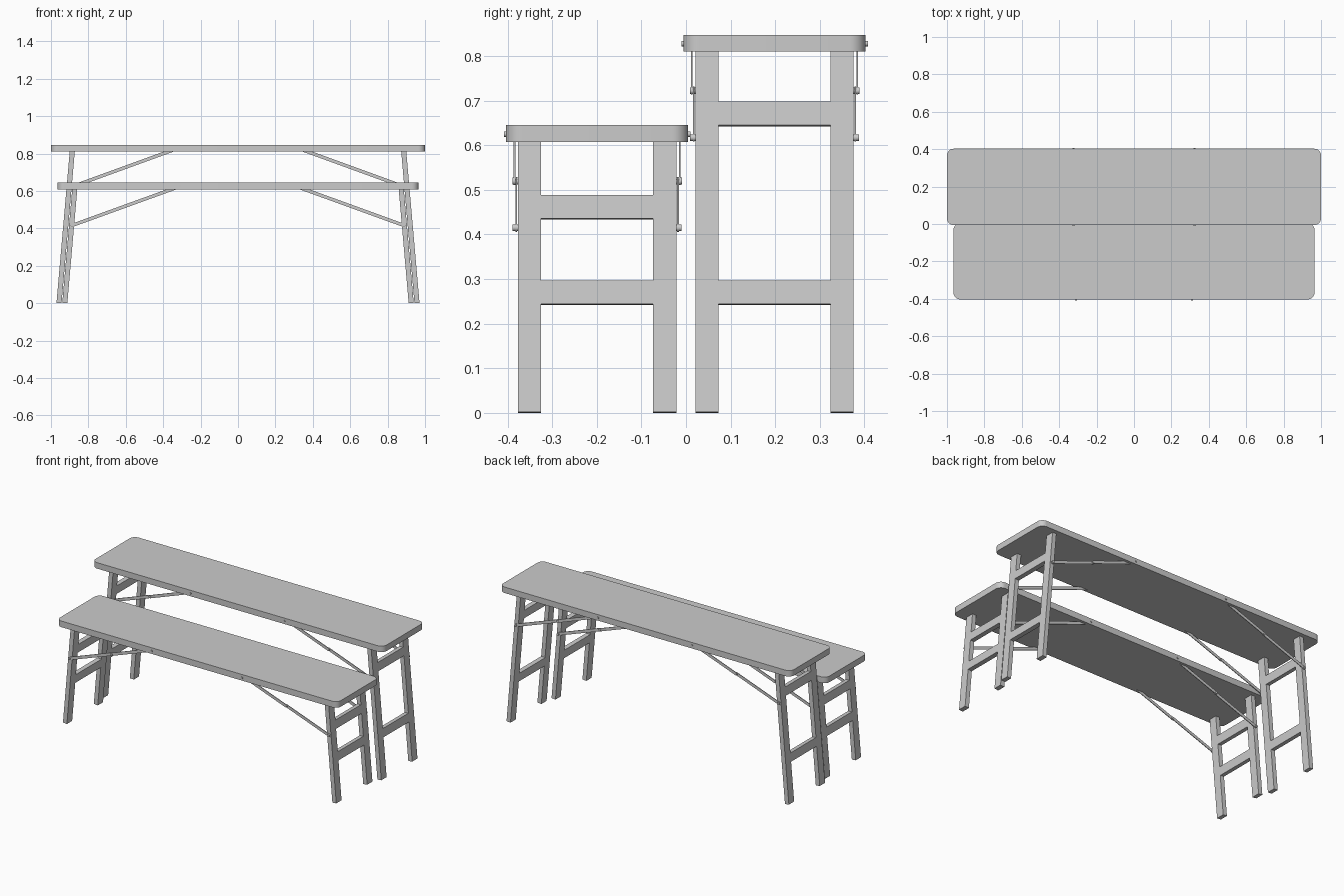
import bpy
import bmesh
import math
from mathutils import Matrix, Vector

if "Cube" in bpy.data.objects:
    bpy.data.objects.remove(bpy.data.objects["Cube"])

grey = bpy.data.materials.new("light_grey")
grey.use_nodes = True
COLOUR = (0.6, 0.6, 0.6, 1)
grey.diffuse_color = COLOUR
grey.node_tree.nodes["Principled BSDF"].inputs["Base Color"].default_value = COLOUR

TILT = math.radians(5)
LEG_DEPTH = 0.027
LEG_WIDTH = 0.052
LEG_OFFSET = 0.1515


def prism(name, outline, thickness, matrix):
    """Extrude a flat outline along local z, centred, then place it."""
    bm = bmesh.new()
    base = bm.faces.new([bm.verts.new((x, y, -thickness / 2)) for x, y in outline])
    side = bmesh.ops.extrude_face_region(bm, geom=[base])["geom"]
    verts = [v for v in side if isinstance(v, bmesh.types.BMVert)]
    bmesh.ops.translate(bm, verts=verts, vec=(0, 0, thickness))
    bmesh.ops.recalc_face_normals(bm, faces=bm.faces)
    mesh = bpy.data.meshes.new(name)
    bm.to_mesh(mesh)
    bm.free()
    mesh.materials.append(grey)
    obj = bpy.data.objects.new(name, mesh)
    obj.matrix_world = matrix
    bpy.context.collection.objects.link(obj)
    bpy.ops.object.select_all(action="DESELECT")
    obj.select_set(True)
    bpy.context.view_layer.objects.active = obj
    bpy.ops.object.shade_smooth_by_angle(angle=math.radians(35))
    return obj


def rounded_rect(length, width, radius, steps=8):
    points = []
    corners = [(1, 1), (-1, 1), (-1, -1), (1, -1)]
    for quarter, (sx, sy) in enumerate(corners):
        for i in range(steps + 1):
            a = (quarter + i / steps) * math.pi / 2
            points.append((sx * (length / 2 - radius) + radius * math.cos(a),
                           sy * (width / 2 - radius) + radius * math.sin(a)))
    return points


def circle(radius, sides=16):
    return [(radius * math.cos(i * math.tau / sides), radius * math.sin(i * math.tau / sides))
            for i in range(sides)]


def rect(length, width):
    x, y = length / 2, width / 2
    return [(x, y), (-x, y), (-x, -y), (x, -y)]


def facing_y(x, y, z):
    """Lay an outline upright in the xz plane, thickness along y."""
    return Matrix.Translation((x, y, z)) @ Matrix.Rotation(math.pi / 2, 4, "X")


def brace_bar(name, start, end, y):
    """Flat bar with rounded ends between two (x, z) pivots."""
    a, b = Vector(start), Vector(end)
    mid, run = (a + b) / 2, b - a
    width = 0.018
    outline = rounded_rect(run.length + width, width, width / 2 - 0.0002, 5)
    turn = Matrix.Rotation(math.atan2(run.y, run.x), 4, "Z")
    prism(name, outline, 0.004, facing_y(mid.x, y, mid.y) @ turn)


def bolt(name, pivot, y, length, radius):
    prism(name, circle(radius), length, facing_y(pivot[0], y, pivot[1]))


def bench(label, y_mid, half_length, bottom, top, foot_x, rails, pivots):
    """Board, two leaning leg frames and four folding braces."""
    prism(label + "_board", rounded_rect(half_length * 2, 0.408, 0.036), top - bottom,
          Matrix.Translation((0, y_mid, (top + bottom) / 2)))
    pivot_x, pivot_z, leg_z = pivots
    for s, end in ((1, "left"), (-1, "right")):
        # Leg frame, leaning inwards from the foot
        foot = Matrix.Translation((s * foot_x, y_mid, LEG_DEPTH / 2 * math.sin(TILT)))
        frame = foot @ Matrix.Rotation(-s * TILT, 4, "Y")
        leg_length = (bottom + 0.006) / math.cos(TILT)
        for t, face in ((-1, "front"), (1, "back")):
            prism(f"{label}_{end}_{face}_leg", rect(LEG_DEPTH, LEG_WIDTH), leg_length,
                  frame @ Matrix.Translation((0, t * LEG_OFFSET, leg_length / 2)))
        for z in rails:
            prism(f"{label}_{end}_rail_{z}", rect(LEG_DEPTH, LEG_OFFSET * 2 - LEG_WIDTH), 0.053,
                  frame @ Matrix.Translation((0, 0, z / math.cos(TILT))))
        # Folding braces with their bolts
        upper = (s * pivot_x, pivot_z)
        lower = (s * (foot_x - leg_z * math.tan(TILT)), leg_z)
        middle = ((upper[0] + lower[0]) / 2, (upper[1] + lower[1]) / 2)
        for t, face in ((-1, "front"), (1, "back")):
            tag = f"{label}_{end}_{face}"
            brace_bar(tag + "_upper_brace", upper, middle, y_mid + t * 0.1855)
            brace_bar(tag + "_lower_brace", middle, lower, y_mid + t * 0.1812)
            bolt(tag + "_board_bolt", upper, y_mid + t * 0.195, 0.028, 0.006)
            bolt(tag + "_hinge_bolt", middle, y_mid + t * 0.1835, 0.013, 0.0075)
            bolt(tag + "_leg_bolt", lower, y_mid + t * 0.1825, 0.014, 0.0075)


bench("low_bench", -0.1993, 0.965, 0.607, 0.645, 0.926, (0.268, 0.460), (0.310, 0.625, 0.415))
bench("high_bench", 0.1985, 1.0, 0.810, 0.847, 0.957, (0.268, 0.669), (0.323, 0.828, 0.617))
